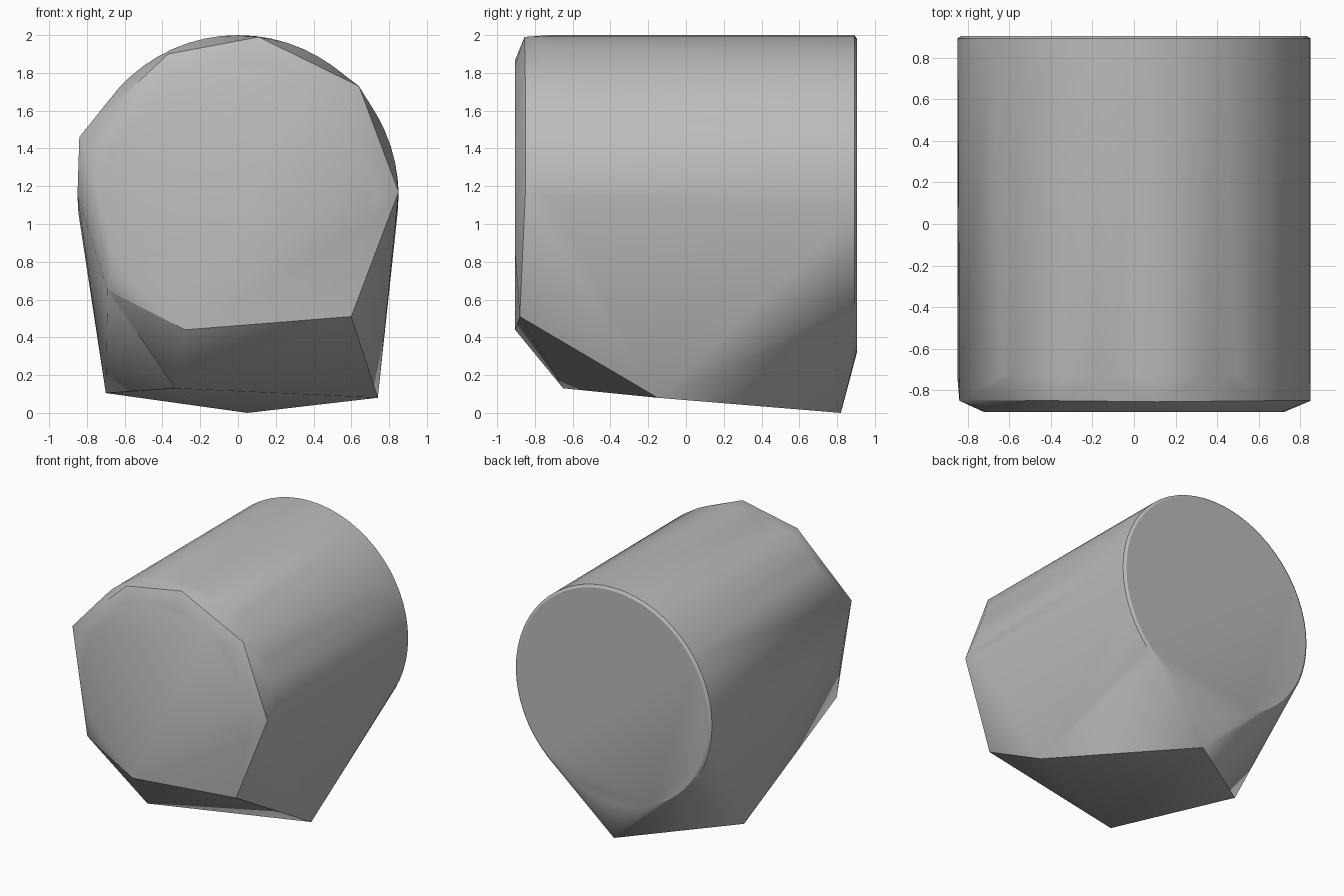
import bpy, bmesh, math

cube = bpy.data.objects.get("Cube")
if cube:
    bpy.data.objects.remove(cube, do_unlink=True)

AXIS_Z = 1.15


def arc(radius, y, start, end, steps):
    """Points on an upright arc around the lengthwise axis."""
    points = []
    for i in range(steps + 1):
        a = math.radians(start + (end - start) * i / steps)
        points.append((radius * math.cos(a), y, AXIS_Z + radius * math.sin(a)))
    return points


# Rounded barrel: back disc with a slim rim, and the upper front arc
points = arc(0.85, 0.892, 0, 354, 59)
points += arc(0.83, 0.905, 0, 354, 59)
points += arc(0.85, -0.73, 0, 180, 30)

# Flat front plate
points += arc(0.72, -0.905, -25, 215, 20)

# Chipped corners around the front
points += [
    (-0.84, -0.85, 1.46), (-0.37, -0.85, 1.90), (0.11, -0.855, 1.99),
    (0.64, -0.85, 1.73), (0.85, -0.85, 1.17), (0.60, -0.88, 0.51),
    (-0.28, -0.905, 0.44), (-0.69, -0.88, 0.65),
]

# Pointed underside corners
points += [
    (-0.33, -0.65, 0.13), (0.74, -0.15, 0.08),
    (0.05, 0.82, 0.0), (-0.70, 0.28, 0.105),
]

# Wrap all sections in one faceted shell
bm = bmesh.new()
for p in points:
    bm.verts.new(p)
bmesh.ops.convex_hull(bm, input=bm.verts[:])
bmesh.ops.delete(bm, geom=[v for v in bm.verts if not v.link_faces], context="VERTS")
bmesh.ops.dissolve_limit(bm, angle_limit=math.radians(0.5),
                         verts=bm.verts[:], edges=bm.edges[:])
bmesh.ops.recalc_face_normals(bm, faces=bm.faces[:])
mesh = bpy.data.meshes.new("rounded_block")
bm.to_mesh(mesh)
bm.free()

block = bpy.data.objects.new("rounded_block", mesh)
bpy.context.collection.objects.link(block)

# Plain grey surface
grey = bpy.data.materials.new("plain_grey")
grey.use_nodes = True
colour = (0.5, 0.5, 0.5, 1.0)
grey.diffuse_color = colour
for node in grey.node_tree.nodes:
    if node.type == "BSDF_PRINCIPLED":
        node.inputs["Base Color"].default_value = colour
mesh.materials.append(grey)

# Smooth curves, crisp facets
bpy.ops.object.select_all(action="DESELECT")
block.select_set(True)
bpy.context.view_layer.objects.active = block
bpy.ops.object.shade_smooth_by_angle(angle=math.radians(30))
